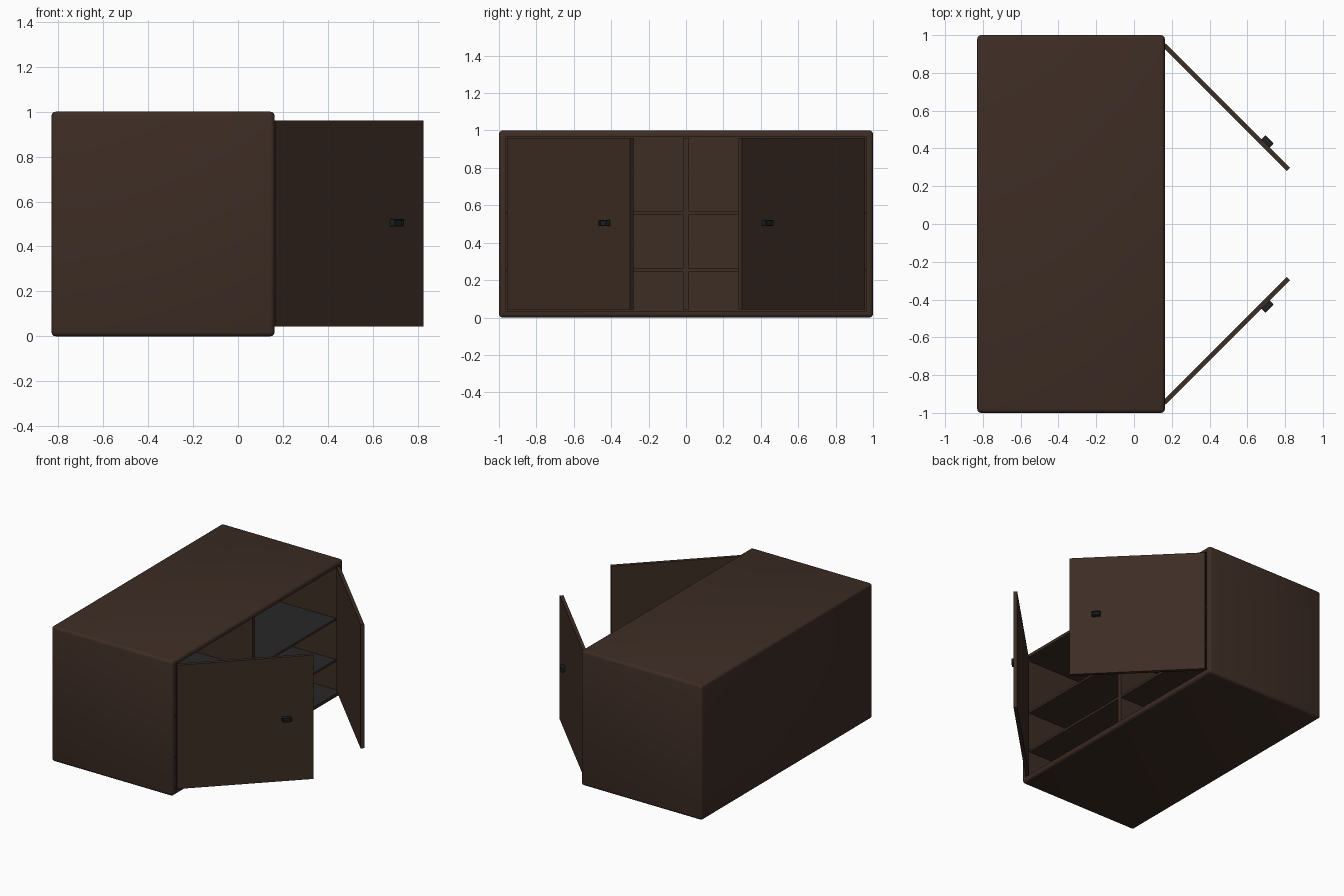
import bpy, bmesh, math
from mathutils import Matrix, Vector

if "Cube" in bpy.data.objects:
    bpy.data.objects.remove(bpy.data.objects["Cube"])


def material(name, rgb):
    m = bpy.data.materials.new(name)
    m.diffuse_color = (*rgb, 1)
    m.use_nodes = True
    m.node_tree.nodes["Principled BSDF"].inputs["Base Color"].default_value = m.diffuse_color
    return m


WOOD = material("dark_wood", (0.047, 0.026, 0.018))
LINING = material("grey_lining", (0.021, 0.021, 0.021))
METAL = material("dark_metal", (0.013, 0.016, 0.016))


def box_mesh(lo, hi, bevel=0.0, segments=1):
    lo, hi = Vector(lo), Vector(hi)
    bm = bmesh.new()
    bmesh.ops.create_cube(bm, size=1)
    bmesh.ops.scale(bm, vec=hi - lo, verts=bm.verts)
    bmesh.ops.translate(bm, vec=(lo + hi) / 2, verts=bm.verts)
    if bevel:
        bmesh.ops.bevel(bm, geom=bm.edges[:], offset=bevel, segments=segments,
                        profile=0.5, affect='EDGES')
    bm.normal_update()
    return bm


def recess(bm, border, depth):
    """Sink a pocket into the largest face that points to +x."""
    face = max((f for f in bm.faces if f.normal.x > 0.99), key=lambda f: f.calc_area())
    bmesh.ops.inset_individual(bm, faces=[face], thickness=border)
    new = bmesh.ops.extrude_discrete_faces(bm, faces=[face])["faces"]
    bmesh.ops.translate(bm, vec=(-depth, 0, 0), verts=new[0].verts)
    bm.normal_update()


def finish(name, bm, mats, matrix=None, grey_below=None):
    # Upward faces below the given height get the grey lining
    if grey_below is not None:
        for f in bm.faces:
            if f.normal.z > 0.99 and f.calc_center_median().z < grey_below:
                f.material_index = 1
    if matrix:
        bm.transform(matrix)
        if matrix.determinant() < 0:
            bmesh.ops.reverse_faces(bm, faces=bm.faces[:])
    mesh = bpy.data.meshes.new(name)
    bm.to_mesh(mesh)
    bm.free()
    for m in mats:
        mesh.materials.append(m)
    ob = bpy.data.objects.new(name, mesh)
    bpy.context.collection.objects.link(ob)
    return ob


# Cabinet shell, rounded outside and open toward +x
bm = box_mesh((-0.83, -1, 0), (0.163, 1, 1), 0.02, 3)
recess(bm, 0.02, 0.95)
finish("cabinet_shell", bm, [WOOD, LINING], grey_below=0.1)

# Centre divider
finish("centre_divider", box_mesh((-0.79, -0.016, 0.04), (0.13, 0.016, 0.96)), [WOOD])

# Shelves, two on each side
for side, y0, y1 in (("left", -0.96, -0.016), ("right", 0.016, 0.96)):
    for level, z in (("lower", 0.253), ("upper", 0.558)):
        bm = box_mesh((-0.79, y0, z - 0.008), (0.13, y1, z + 0.008))
        finish(f"{side}_{level}_shelf", bm, [WOOD, LINING], grey_below=1)

# Doors swung open 45 degrees, each with a recessed pull
swing = Matrix.Translation((0.159, -0.947, 0)) @ Matrix.Rotation(math.radians(-45), 4, 'Z')
for side, mirror in (("left", Matrix.Identity(4)), ("right", Matrix.Diagonal((1, -1, 1, 1)))):
    place = mirror @ swing
    finish(f"{side}_door", box_mesh((-0.0125, 0, 0.043), (0.0125, 0.93, 0.96)), [WOOD], place)
    bm = box_mesh((0.0115, 0.717, 0.488), (0.042, 0.779, 0.522), 0.004, 2)
    recess(bm, 0.004, 0.012)
    finish(f"{side}_door_handle", bm, [METAL], place)

# Smooth the rounded edges
for ob in bpy.context.scene.objects:
    ob.select_set(True)
    bpy.context.view_layer.objects.active = ob
bpy.ops.object.shade_smooth_by_angle(angle=math.radians(40))
